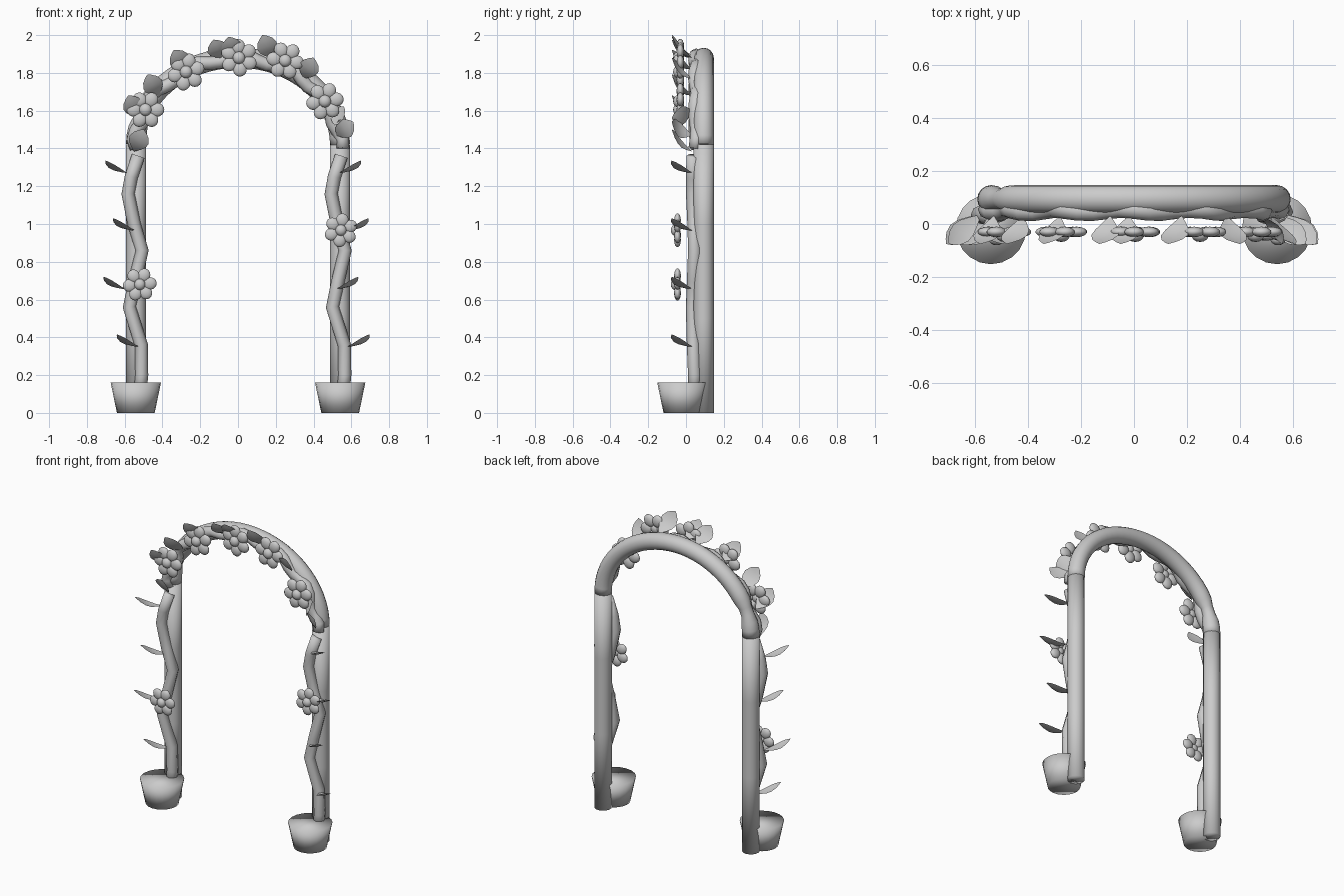
import bpy, bmesh, math
from mathutils import Vector, Matrix

if "Cube" in bpy.data.objects:
    bpy.data.objects.remove(bpy.data.objects["Cube"])

grey = bpy.data.materials.new("plain_grey")
grey.diffuse_color = (0.6, 0.6, 0.6, 1)
grey.use_nodes = True
grey.node_tree.nodes["Principled BSDF"].inputs["Base Color"].default_value = grey.diffuse_color


def finish(bm, name, fix=True):
    if fix:
        bmesh.ops.recalc_face_normals(bm, faces=bm.faces)
    for f in bm.faces:
        f.smooth = True
    me = bpy.data.meshes.new(name)
    bm.to_mesh(me)
    bm.free()
    me.materials.append(grey)
    ob = bpy.data.objects.new(name, me)
    bpy.context.collection.objects.link(ob)
    return ob


def tube(name, pts, radii, sides=12):
    """Capped tube along a path lying roughly in the xz plane."""
    bm = bmesh.new()
    pts = [Vector(p) for p in pts]
    rings = []
    for i, p in enumerate(pts):
        t = (pts[min(i + 1, len(pts) - 1)] - pts[max(i - 1, 0)]).normalized()
        u = t.cross(Vector((0, 1, 0))).normalized()
        v = t.cross(u)
        r = radii[i]
        rings.append([bm.verts.new(p + r * (u * math.cos(a) + v * math.sin(a)))
                      for a in (2 * math.pi * k / sides for k in range(sides))])
    for a, b in zip(rings, rings[1:]):
        for k in range(sides):
            j = (k + 1) % sides
            bm.faces.new((a[k], a[j], b[j], b[k]))
    bm.faces.new(rings[0])
    bm.faces.new(rings[-1])
    return finish(bm, name)


def flower(name, x, y, z, s, turn=0.0):
    """Six flattened petals round a button centre."""
    bm = bmesh.new()
    for k in range(6):
        a = turn + k * math.pi / 3
        m = (Matrix.Translation((x + 0.06 * s * math.cos(a), y, z + 0.06 * s * math.sin(a)))
             @ Matrix.Rotation(-a, 4, 'Y') @ Matrix.Diagonal((0.041 * s, 0.02 * s, 0.037 * s, 1)))
        bmesh.ops.create_uvsphere(bm, u_segments=14, v_segments=8, radius=1, matrix=m)
    m = Matrix.Translation((x, y - 0.012, z)) @ Matrix.Diagonal((0.033 * s, 0.026 * s, 0.033 * s, 1))
    bmesh.ops.create_uvsphere(bm, u_segments=14, v_segments=8, radius=1, matrix=m)
    return finish(bm, name)


def leaf(name, base, tip, width, ref):
    """Thin, slightly cupped pointed leaf from base to tip."""
    bm = bmesh.new()
    base, tip = Vector(base), Vector(tip)
    d = tip - base
    side = d.cross(Vector(ref)).normalized()
    up = side.cross(d).normalized()
    if up.z < 0:
        up = -up
    rows = []
    for t, w in ((0, 0.04), (0.2, 0.5), (0.4, 0.88), (0.6, 1), (0.8, 0.75), (0.93, 0.35), (1, 0.03)):
        c = base + d * t - up * 0.02 * math.sin(math.pi * t)
        h = side * width / 2 * w
        rows.append([bm.verts.new(p) for p in (c - h + up * 0.006 * w, c, c + h + up * 0.006 * w)])
    for a, b in zip(rows, rows[1:]):
        for k in (0, 1):
            bm.faces.new((a[k], a[k + 1], b[k + 1], b[k]))
    bmesh.ops.recalc_face_normals(bm, faces=bm.faces)
    if sum(f.normal.dot(up) for f in bm.faces) < 0:
        bmesh.ops.reverse_faces(bm, faces=bm.faces)
    return finish(bm, name, False)


# Posts, pots and climbing vines
RX, RZ, SPRING, BACK = 0.54, 0.46, 1.42, 0.094
VINE = [(-0.52, 0.1), (-0.51, 0.2), (-0.512, 0.36), (-0.575, 0.56), (-0.545, 0.7), (-0.508, 0.86),
        (-0.55, 1.0), (-0.582, 1.16), (-0.565, 1.25), (-0.528, 1.36)]
for s, n in ((-1, "left"), (1, "right")):
    tube(n + "_post", [(s * RX, BACK, z) for z in (0, 0.5, 1, SPRING)], [0.053] * 4, 16)
    tube(n + "_pot", [(s * 0.541, -0.019, 0), (s * 0.541, -0.019, 0.16)], [0.1, 0.133], 20)
    off = 0 if s < 0 else 1.075
    tube(n + "_vine", [(x + off, 0.04 + 0.006 * math.sin(9 * z), z) for x, z in VINE],
         [0.035] * len(VINE), 8)

# Arch tube, pinched near its left foot
N = 32
arch, arch_r = [], []
for i in range(N + 1):
    a = math.pi * (1 - i / N)
    arch.append((RX * math.cos(a), BACK, SPRING + RZ * math.sin(a)))
    arch_r.append(0.053 * (1 - 0.3 * math.exp(-((i - 3.5) / 1.1) ** 2)))
tube("arch", arch, arch_r, 16)

# Wavy vine over the arch
pts = []
for i in range(N + 1):
    a = math.pi * (1 - i / N)
    k = 1 + 0.035 * math.sin(i * 1.25)
    pts.append((RX * k * math.cos(a), 0.052 + 0.006 * math.cos(i * 1.25), SPRING - 0.02 + (RZ * k + 0.02) * math.sin(a)))
tube("arch_vine", pts, [0.035] * (N + 1), 8)

# Flowers
for i, (x, z) in enumerate(((-0.49, 1.605), (-0.275, 1.805), (0.005, 1.88), (0.25, 1.865), (0.46, 1.65))):
    flower("arch_flower_%d" % i, x, -0.03, z, 1.0, 0.3 * i)
flower("left_post_flower", -0.52, -0.045, 0.68, 0.9, 0.1)
flower("right_post_flower", 0.545, -0.045, 0.967, 0.9, 0.4)

# Leaves on the posts point outward and forward
for n, s, roots in (("left", -1, ((-0.52, 0.35), (-0.59, 0.655), (-0.54, 0.965), (-0.58, 1.27))),
                    ("right", 1, ((0.575, 0.35), (0.515, 0.655), (0.57, 0.965), (0.53, 1.27)))):
    for i, (x, z) in enumerate(roots):
        leaf("%s_leaf_%d" % (n, i), (x, 0.035, z), (x + s * 0.12, -0.075, z + 0.065), 0.085, (0, 0, 1))

# Leaves on the arch fan upward and forward
ARCH_LEAVES = [(-0.55, 1.385, -0.50, 1.50), (-0.53, 1.57, -0.58, 1.68), (-0.42, 1.68, -0.48, 1.79),
               (-0.28, 1.82, -0.34, 1.92), (-0.09, 1.88, -0.13, 1.975), (-0.02, 1.89, -0.05, 1.99),
               (0.18, 1.88, 0.13, 2.0), (0.35, 1.77, 0.40, 1.88), (0.48, 1.60, 0.56, 1.56),
               (0.52, 1.47, 0.61, 1.54)]
for i, (x0, z0, x1, z1) in enumerate(ARCH_LEAVES):
    leaf("arch_leaf_%d" % i, (x0, 0.03, z0), (x1, -0.075, z1), 0.11, (0, 1, 0))
